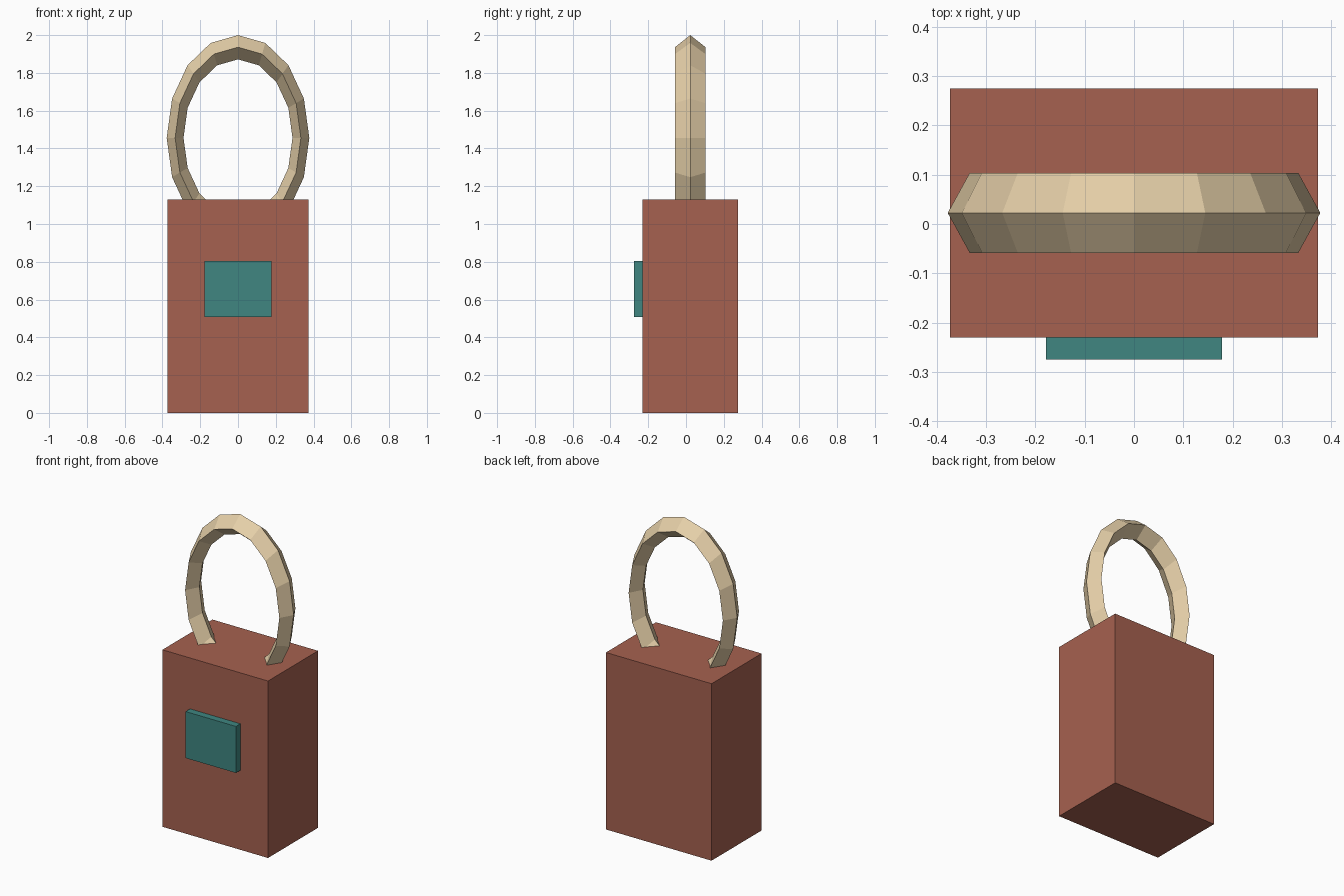
import bpy, math

if "Cube" in bpy.data.objects:
    bpy.data.objects.remove(bpy.data.objects["Cube"])


def paint(obj, name, rgb):
    mat = bpy.data.materials.new(name)
    mat.diffuse_color = (*rgb, 1)
    mat.use_nodes = True
    mat.node_tree.nodes["Principled BSDF"].inputs["Base Color"].default_value = mat.diffuse_color
    obj.data.materials.append(mat)


def box(name, lo, hi):
    bpy.ops.mesh.primitive_cube_add(size=1, location=[(a + b) / 2 for a, b in zip(lo, hi)])
    obj = bpy.context.object
    obj.name = name
    obj.scale = [b - a for a, b in zip(lo, hi)]
    bpy.ops.object.transform_apply(location=False, rotation=False, scale=True)
    return obj


# Padlock body
body = box("lock_body", (-0.373, -0.23, 0), (0.373, 0.275, 1.13))
paint(body, "red_brown", (0.38, 0.12, 0.08))

# Raised plate on the front
plate = box("front_plate", (-0.178, -0.275, 0.508), (0.178, -0.23, 0.805))
paint(plate, "teal", (0.05, 0.24, 0.22))

# Stretched ring shackle with a diamond section, its lower part sunk in the body
bpy.ops.mesh.primitive_torus_add(major_segments=16, minor_segments=4,
                                 major_radius=0.333, minor_radius=0.0445,
                                 location=(0, 0.0225, 1.456),
                                 rotation=(math.pi / 2, 0, 0))
shackle = bpy.context.object
shackle.name = "shackle"
shackle.scale = (1, 1.441, 0.081 / 0.0445)
bpy.ops.object.transform_apply(location=False, rotation=True, scale=True)
bpy.ops.object.shade_flat()
paint(shackle, "sand", (0.78, 0.62, 0.39))
